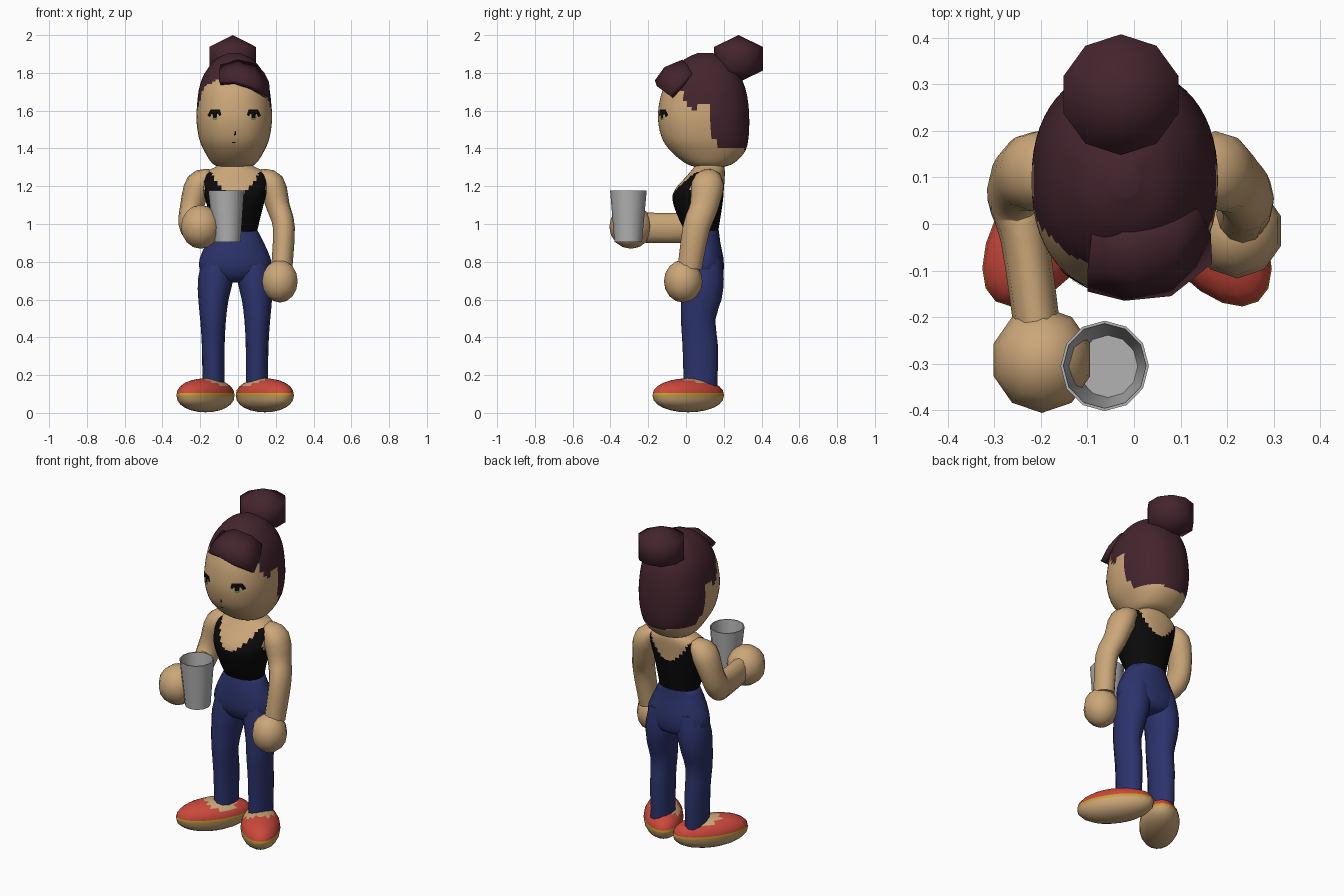
import bpy, bmesh, math
from mathutils import Vector, Matrix
from mathutils.bvhtree import BVHTree

if "Cube" in bpy.data.objects:
    bpy.data.objects.remove(bpy.data.objects["Cube"])

CX = -0.015  # body centre line


def material(name, *rgb):
    m = bpy.data.materials.new(name)
    m.diffuse_color = (*rgb, 1)
    m.use_nodes = True
    m.node_tree.nodes["Principled BSDF"].inputs["Base Color"].default_value = m.diffuse_color
    return m


SKIN = material("skin", 0.60, 0.385, 0.19)
HAIR = material("dark_hair", 0.058, 0.018, 0.027)
BLACK = material("black", 0.003, 0.003, 0.003)
BLUE = material("blue_trousers", 0.025, 0.033, 0.15)
RED = material("red_shoe", 0.60, 0.065, 0.045)
YELLOW = material("yellow_trim", 0.58, 0.34, 0.03)
GREY = material("grey_cup", 0.45, 0.45, 0.45)
GREEN = material("green_eye", 0.10, 0.28, 0.08)


def finish(name, bm, mats, rule=None, angle=70):
    """Turn a bmesh into a smooth-shaded object; rule(face centre) picks a material."""
    bmesh.ops.recalc_face_normals(bm, faces=bm.faces)
    if rule:
        for f in bm.faces:
            f.material_index = rule(f.calc_center_median())
    me = bpy.data.meshes.new(name)
    bm.to_mesh(me)
    bm.free()
    for m in mats:
        me.materials.append(m)
    me.shade_smooth()
    me.set_sharp_from_angle(angle=math.radians(angle))
    ob = bpy.data.objects.new(name, me)
    bpy.context.collection.objects.link(ob)
    return ob


def refine(rings, steps):
    """Catmull-Rom interpolation between rings."""
    out = []
    for i in range(len(rings) - 1):
        a, b, c, d = (rings[max(0, min(len(rings) - 1, i + k))] for k in (-1, 0, 1, 2))
        for s in range(steps):
            t = s / steps
            out.append([0.5 * (2 * q + (r - p) * t + (2 * p - 5 * q + 4 * r - w) * t * t
                               + (3 * q - p - 3 * r + w) * t ** 3)
                        for p, q, r, w in zip(a, b, c, d)])
    return out + [list(rings[-1])]


def loft(name, rings, mats, rule=None, sides=12, steps=1, power=2, follow=False, angle=70):
    """Skin rings (x, y, z, rx, ry); follow tilts every ring along the path."""
    rings = refine(rings, steps)
    bm = bmesh.new()
    loops = []
    for i, (x, y, z, ru, rv) in enumerate(rings):
        t = Vector((0, 0, 1))
        if follow:
            t = (Vector(rings[min(i + 1, len(rings) - 1)][:3]) - Vector(rings[max(i - 1, 0)][:3])).normalized()
        u = (Vector((1, 0, 0)) - t * t.x).normalized()
        v = t.cross(u)
        loop = []
        for k in range(sides):
            a = 2 * math.pi * k / sides
            c, s = math.cos(a), math.sin(a)
            c = math.copysign(abs(c) ** (2 / power), c)
            s = math.copysign(abs(s) ** (2 / power), s)
            loop.append(bm.verts.new(Vector((x, y, z)) + u * c * ru + v * s * rv))
        loops.append(loop)
    for lo, hi in zip(loops, loops[1:]):
        for k in range(sides):
            n = (k + 1) % sides
            bm.faces.new((lo[k], lo[n], hi[n], hi[k]))
    bm.faces.new(loops[0])
    bm.faces.new(loops[-1])
    return finish(name, bm, mats, rule, angle)


def body(cx, rows):
    """Rows (z, half width, front y, back y) to rings."""
    return [(cx, (f + b) / 2, z, w, (b - f) / 2) for z, w, f, b in rows]


def ball(name, centre, radii, mat, seg=10, rings=8):
    bm = bmesh.new()
    bmesh.ops.create_uvsphere(bm, u_segments=seg, v_segments=rings, radius=1)
    bm.transform(Matrix.Translation(centre) @ Matrix.Diagonal((*radii, 1)))
    return finish(name, bm, [mat])


# Head with painted hairline
HAIRLINE = [(-0.3, 1.775), (-0.08, 1.76), (-0.02, 1.72), (0.0, 1.62), (0.05, 1.59), (0.07, 1.64),
            (0.125, 1.63), (0.135, 1.47), (0.18, 1.40), (0.5, 1.39)]


def hair_rule(c):
    for (y0, z0), (y1, z1) in zip(HAIRLINE, HAIRLINE[1:]):
        if y0 <= c.y < y1:
            return int(c.z > z0 + (z1 - z0) * (c.y - y0) / (y1 - y0))
    return 1


head = loft("head", body(-0.02, [
    (1.30, .07, .06, .19), (1.32, .115, .0, .25), (1.38, .155, -.075, .31), (1.45, .185, -.125, .33),
    (1.55, .20, -.148, .335), (1.65, .195, -.14, .328), (1.73, .183, -.115, .31),
    (1.80, .155, -.08, .275), (1.87, .10, -.01, .21), (1.905, .03, .06, .14)]),
    [SKIN, HAIR], hair_rule, sides=56, steps=6, power=2.25)

# Swept fringe
bm = bmesh.new()
grid = [[(-.09, -.01, 1.85), (0, -.02, 1.87), (.09, 0, 1.85), (.14, .03, 1.80)],
        [(-.10, -.10, 1.80), (0, -.115, 1.83), (.09, -.10, 1.80), (.165, -.02, 1.75)],
        [(-.10, -.145, 1.755), (-.02, -.165, 1.76), (.08, -.155, 1.73), (.168, -.085, 1.68)]]
vs = [[bm.verts.new(p) for p in row] for row in grid]
for r in range(2):
    for k in range(3):
        bm.faces.new((vs[r][k], vs[r + 1][k], vs[r + 1][k + 1], vs[r][k + 1]))
fringe = finish("fringe", bm, [HAIR], angle=50)
mod = fringe.modifiers.new("thickness", "SOLIDIFY")
mod.thickness = 0.03

# Hair bun and tie
ball("hair_bun", (-.028, .278, 1.875), (.15, .15, .125), HAIR, 10, 3)
ball("hair_tie", (-.025, .19, 1.845), (.055, .055, .055), BLACK, 10, 6)

# Face details: thin plates laid on the head
tree = BVHTree.FromPolygons([v.co for v in head.data.vertices], [p.vertices for p in head.data.polygons])


def plate(name, outline, mat, lift=0.004):
    bm = bmesh.new()
    pts = []
    for x, z in outline:
        hit = tree.ray_cast(Vector((x, -1, z)), Vector((0, 1, 0)))[0]
        pts.append(bm.verts.new((x, hit.y - lift, z)))
    face = bm.faces.new(pts)
    bmesh.ops.triangulate(bm, faces=[face])
    ob = finish(name, bm, [mat])
    return ob


for side, label in ((-1, "right"), (1, "left")):
    def at(*pts):
        return [(-0.02 + side * x, z) for x, z in pts]
    plate(label + "_eyelash", at((.068, 1.578), (.075, 1.605), (.125, 1.607), (.142, 1.575),
                                 (.128, 1.565), (.12, 1.582), (.085, 1.582), (.078, 1.57)), BLACK)
    plate(label + "_pupil", at((.09, 1.583), (.115, 1.583), (.112, 1.562), (.093, 1.562)), BLACK, .005)
    plate(label + "_iris", at((.087, 1.564), (.118, 1.564), (.112, 1.55), (.093, 1.55)), GREEN)
plate("nose", [(-.021, 1.468), (-.011, 1.472), (-.011, 1.492), (-.018, 1.49)], BLACK)
plate("mouth", [(-.032, 1.428), (-.012, 1.428), (-.012, 1.435), (-.032, 1.435)], BLACK)


# Torso with a scoop-neck top
def top_rule(c):
    dx = abs(c.x - CX)
    return int(c.z < 1.275 and dx < 0.162 and c.z < 1.155 + 0.115 * (dx / 0.12) ** 2.5)


loft("torso", body(CX, [
    (.88, .11, .02, .15), (.95, .115, .0, .168), (1.02, .13, -.035, .18), (1.12, .155, -.07, .195),
    (1.18, .17, -.06, .20), (1.25, .175, .0, .205), (1.285, .14, .03, .205), (1.31, .095, .045, .20),
    (1.36, .085, .05, .19)]), [SKIN, BLACK], top_rule, sides=48, steps=6, power=2.2)

# Trousers: hips and two legs
loft("hips", body(CX, [
    (.965, .119, -.005, .174), (.90, .152, -.018, .182), (.82, .187, -.022, .198), (.76, .188, -.018, .20),
    (.71, .14, .01, .19), (.69, .06, .05, .15)]), [BLUE], sides=20, steps=2, power=2.1)
for side, label in ((-1, "right"), (1, "left")):
    loft(label + "_leg", [(CX + side * off, *r[1:]) for off, r in zip(
        (.085, .103, .115, .117, .116, .115), body(0, [
            (.83, .085, .0, .185), (.71, .094, -.018, .20), (.60, .08, -.025, .188),
            (.49, .068, -.027, .155), (.35, .06, -.018, .17), (.13, .058, -.012, .165)]))],
        [BLUE], sides=12, steps=2)

    # Shoes: splayed, with sole, trim and open instep
    bm = bmesh.new()
    bmesh.ops.create_uvsphere(bm, u_segments=20, v_segments=12, radius=1)
    for v in bm.verts:
        v.co.z = math.copysign(abs(v.co.z) ** 0.9, v.co.z)
    bm.transform(Matrix.Translation((CX + side * .157, .012, .093))
                 @ Matrix.Rotation(side * math.radians(35), 4, 'Z') @ Matrix.Diagonal((.11, .218, .09, 1)))
    for z in (.088, .104):
        bmesh.ops.bisect_plane(bm, geom=bm.verts[:] + bm.edges[:] + bm.faces[:],
                               plane_co=(0, 0, z), plane_no=(0, 0, 1))

    def shoe_rule(c):
        if c.z < .088:
            return 0
        if c.z < .104:
            return 2
        d = math.hypot(c.x - (CX + side * .135), c.y - .03)
        return 0 if c.z > .15 and d < .085 else 1
    finish(label + "_shoe", bm, [SKIN, RED, YELLOW], shoe_rule)

# Arms: one hanging, one bent forward
loft("left_arm", [(.11, .115, 1.265, .03, .05), (.175, .115, 1.215, .07, .085), (.213, .095, 1.09, .062, .075),
                  (.243, .055, .98, .058, .072), (.232, .02, .77, .056, .064)],
     [SKIN], sides=12, steps=3, follow=True)
loft("right_arm", [(-.14, .115, 1.265, .03, .05), (-.205, .115, 1.215, .07, .085), (-.245, .10, 1.09, .062, .075),
                   (-.255, .055, 1.0, .06, .075), (-.235, -.03, .98, .052, .08), (-.21, -.21, .98, .05, .08)],
     [SKIN], sides=12, steps=3, follow=True)
ball("left_hand", (.222, -.015, .697), (.099, .102, .113), SKIN)
ball("right_hand", (-.198, -.292, .985), (.109, .114, .116), SKIN)

# Open cup
loft("cup", [(-.056, -.306, .905, .07, .073), (-.063, -.305, 1.178, .095, .097),
             (-.063, -.305, 1.178, .089, .091), (-.056, -.306, .911, .064, .067)],
     [GREY], sides=12, angle=40)
